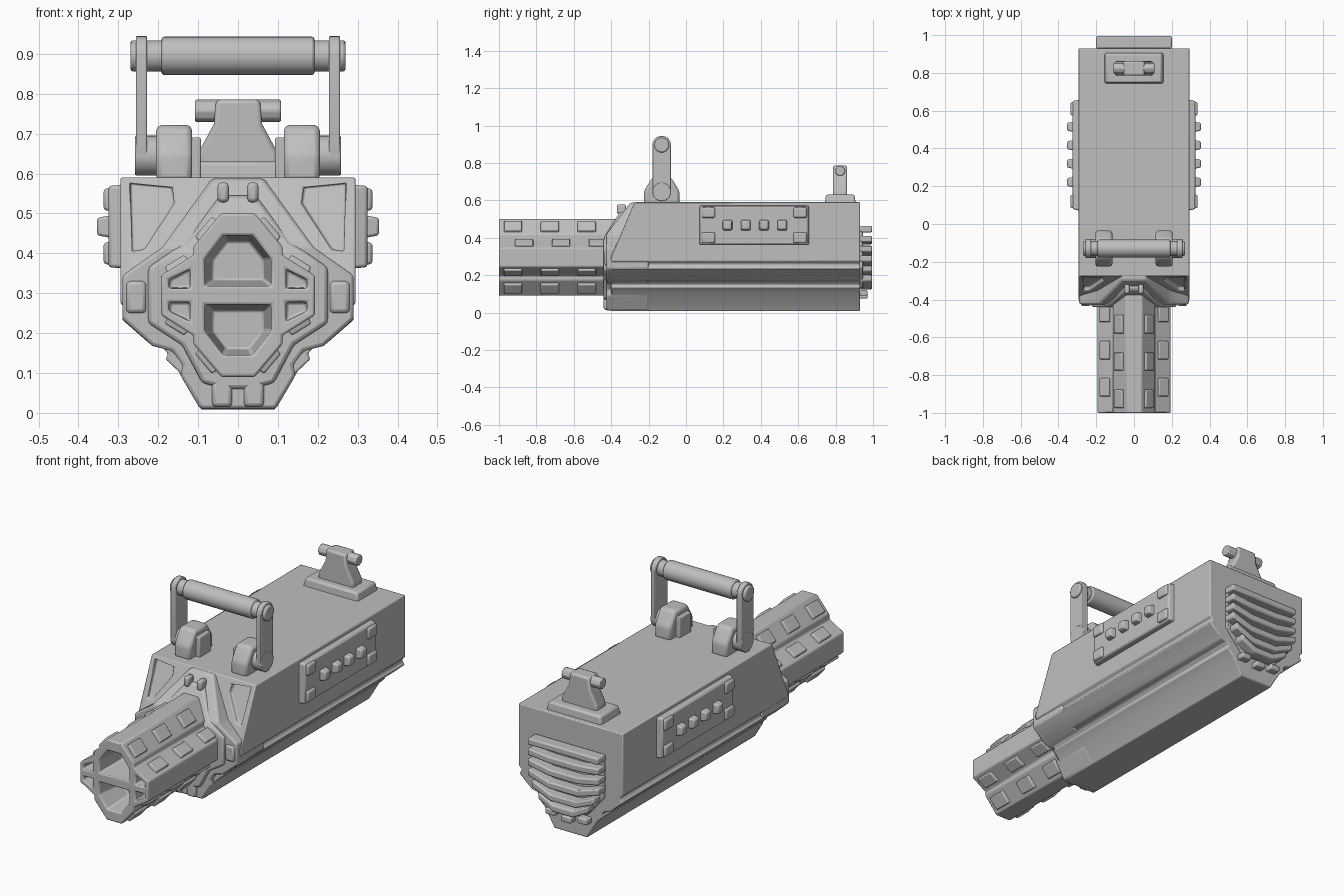
import bpy, bmesh, math
from mathutils import Vector, Matrix

if "Cube" in bpy.data.objects:
    bpy.data.objects.remove(bpy.data.objects["Cube"])

grey = bpy.data.materials.new("metal_grey")
grey.diffuse_color = (0.52, 0.52, 0.52, 1)
grey.use_nodes = True
grey.node_tree.nodes["Principled BSDF"].inputs["Base Color"].default_value = grey.diffuse_color


def finish(name, bm, bevel=0.006, seg=2):
    bmesh.ops.recalc_face_normals(bm, faces=bm.faces[:])
    me = bpy.data.meshes.new(name)
    bm.to_mesh(me)
    bm.free()
    me.materials.append(grey)
    ob = bpy.data.objects.new(name, me)
    bpy.context.collection.objects.link(ob)
    bpy.ops.object.select_all(action='DESELECT')
    ob.select_set(True)
    bpy.context.view_layer.objects.active = ob
    if bevel:
        m = ob.modifiers.new("Bevel", 'BEVEL')
        m.width, m.segments = bevel, seg
        m.limit_method, m.angle_limit = 'ANGLE', math.radians(28)
    bpy.ops.object.shade_smooth_by_angle(angle=math.radians(35))
    return ob


def loft(bm, a, b):
    """Closed solid between two loops of 3D points."""
    va, vb = [bm.verts.new(p) for p in a], [bm.verts.new(p) for p in b]
    n = len(va)
    bm.faces.new(va)
    bm.faces.new(vb[::-1])
    for i in range(n):
        j = (i + 1) % n
        bm.faces.new((va[i], vb[i], vb[j], va[j]))


def prism(bm, pts, y0, y1, scale=1.0):
    """Extrude an x-z outline along y, optionally tapering the far end."""
    cx = sum(p[0] for p in pts) / len(pts)
    cz = sum(p[1] for p in pts) / len(pts)
    loft(bm, [(x, y0, z) for x, z in pts],
         [(cx + (x - cx) * scale, y1, cz + (z - cz) * scale) for x, z in pts])


def mirrored(half):
    return half + [(-x, z) for x, z in reversed(half)]


def box(bm, c, s, top=1.0, rot=None):
    """Box whose local +z end may be narrowed."""
    m = Matrix.Translation(c) @ (rot.to_4x4() if rot else Matrix())
    q = [(-1, -1), (1, -1), (1, 1), (-1, 1)]
    ring = lambda k, h: [m @ Vector((a * s[0] / 2 * k, b * s[1] / 2 * k, h * s[2] / 2)) for a, b in q]
    loft(bm, ring(1, -1), ring(top, 1))


def tube(bm, x0, x1, r, y, z, n=32):
    ring = lambda x: [(x, y + r * math.cos(t), z + r * math.sin(t))
                      for t in (2 * math.pi * i / n for i in range(n))]
    loft(bm, ring(x0), ring(x1))


def slice_off(bm, z_a, y_a, z_b, y_b):
    """Cut away what lies in front of the slope through two y-z points."""
    n = Vector((0, -(z_b - z_a), y_b - y_a))
    r = bmesh.ops.bisect_plane(bm, geom=bm.verts[:] + bm.edges[:] + bm.faces[:],
                               plane_co=(0, y_a, z_a), plane_no=n, clear_outer=True)
    edges = [e for e in r['geom_cut'] if isinstance(e, bmesh.types.BMEdge)]
    bmesh.ops.holes_fill(bm, edges=edges)


def carve(ob, bm):
    """Subtract a temporary cutter before the bevel."""
    cutter = finish("cutter", bm, 0)
    cutter.hide_render = True
    bpy.context.view_layer.objects.active = ob
    m = ob.modifiers.new("Cut", 'BOOLEAN')
    m.operation, m.object, m.solver = 'DIFFERENCE', cutter, 'EXACT'
    bpy.ops.object.modifier_move_to_index(modifier="Cut", index=0)
    bpy.ops.object.modifier_apply(modifier="Cut")
    bpy.data.objects.remove(cutter)
    bpy.ops.object.select_all(action='DESELECT')
    ob.select_set(True)
    bpy.ops.object.shade_smooth_by_angle(angle=math.radians(35))


# Main housing with stepped underside and sloping front
bm = bmesh.new()
lower = [(0.295, 0.275), (0.28, 0.262), (0.28, 0.25), (0.292, 0.235), (0.22, 0.172),
         (0.19, 0.165), (0.175, 0.148), (0.182, 0.135), (0.15, 0.105), (0.092, 0.008)]
prism(bm, mirrored([(0.295, 0.59)] + lower), -0.40, 0.93)
slice_off(bm, 0.30, -0.40, 0.59, -0.275)
body = finish("housing", bm, 0.005)

# Sunken panels on the sloping front
bm = bmesh.new()
slope = lambda z: -0.40 + (z - 0.30) * 0.125 / 0.29
for s in (-1, 1):
    pts = [(s * x, z) for x, z in ((0.165, 0.565), (0.27, 0.575), (0.265, 0.405), (0.235, 0.41), (0.16, 0.525))]
    loft(bm, [(x, slope(z) - 0.05, z) for x, z in pts], [(x, slope(z) + 0.022, z) for x, z in pts])
carve(body, bm)

# Collar round the barrel, and its raised inner rim
bm = bmesh.new()
prism(bm, mirrored([(0.065, 0.588), (0.19, 0.415), (0.29, 0.345), (0.29, 0.235), (0.215, 0.168),
                    (0.165, 0.155), (0.138, 0.12), (0.145, 0.095), (0.095, 0.01)]), -0.425, -0.2)
slice_off(bm, 0.42, -0.425, 0.59, -0.295)
finish("collar", bm, 0.014)
bm = bmesh.new()
prism(bm, mirrored([(0.045, 0.545), (0.13, 0.43), (0.225, 0.365), (0.225, 0.225), (0.14, 0.17),
                    (0.09, 0.075), (0.03, 0.06)]), -0.44, -0.25)
slice_off(bm, 0.40, -0.44, 0.55, -0.345)
finish("collar_rim", bm, 0.01)
bm = bmesh.new()
for s in (-1, 1):
    box(bm, (s * 0.04, -0.42, 0.05), (0.05, 0.04, 0.07))
    box(bm, (s * 0.255, -0.42, 0.29), (0.05, 0.03, 0.08))
    box(bm, (s * 0.037, -0.345, 0.553), (0.028, 0.05, 0.05))
finish("collar_blocks", bm, 0.01)

# Barrel: stepped outline, symmetric about its own axis height
AXIS = 0.295
quarter = [(0.042, 0.205), (0.112, 0.122), (0.112, 0.1), (0.193, 0.05)]
half = [(x, AXIS + h) for x, h in quarter] + [(x, AXIS - h) for x, h in reversed(quarter)]
bm = bmesh.new()
prism(bm, mirrored(half), -1.0, -0.3)
barrel = finish("barrel", bm, 0.006)

# Muzzle openings
bm = bmesh.new()
for v in (-1, 1):
    prism(bm, [(x, AXIS + v * h) for x, h in mirrored([(0.04, 0.155), (0.09, 0.09), (0.09, 0.018)])],
          -1.05, -0.84, 0.72)
    for s in (-1, 1):
        prism(bm, [(s * x, AXIS + v * h) for x, h in ((0.118, 0.016), (0.118, 0.068), (0.175, 0.04), (0.175, 0.016))],
              -1.05, -0.93, 0.85)
carve(barrel, bm)

# Raised pads on each slanted barrel facet
bm = bmesh.new()
for s in (-1, 1):
    for v in (-1, 1):
        for (p, q), first, width in ((quarter[:2], -0.925, 0.075), (quarter[2:], -0.865 if v > 0 else -0.925, 0.066)):
            a, b = (Vector((s * x, 0, v * h)) for x, h in (p, q))
            along = (b - a).normalized()
            out = Vector((-along.z, 0, along.x))
            if out.dot(a + b) < 0:
                out = -out
            rot = Matrix((along, out.cross(along), out)).transposed()
            for i in range(3):
                c = (a + b) / 2 + Vector((0, first + 0.197 * i, AXIS))
                box(bm, c, (width, 0.105, 0.026), 0.86, rot)
finish("barrel_pads", bm, 0.004)

# Side plates with corner pads and a row of knobs
for s, side in ((-1, "left"), (1, "right")):
    turn = Matrix.Rotation(s * math.pi / 2, 3, 'Y')
    bm = bmesh.new()
    box(bm, (s * 0.305, 0.365, 0.467), (0.21, 0.59, 0.04), 0.97, turn)
    finish(side + "_side_plate", bm, 0.008)
    bm = bmesh.new()
    for y in (0.12, 0.61):
        for z in (0.40, 0.535):
            box(bm, (s * 0.322, y, z), (0.062, 0.078, 0.03), 0.85, turn)
    for i in range(4):
        box(bm, (s * 0.334, 0.222 + 0.0975 * i, 0.467), (0.058, 0.056, 0.04), 0.75, turn)
    finish(side + "_plate_knobs", bm, 0.007)

# Carry handle: lugs, pivots, arms and grip
HY = -0.13
for s, side in ((-1, "left"), (1, "right")):
    bm = bmesh.new()
    lug = [(-0.095, 0.58), (-0.095, 0.65), (-0.05, 0.722), (0.05, 0.722), (0.095, 0.65), (0.095, 0.58)]
    loft(bm, [(s * 0.115, HY + y, z) for y, z in lug], [(s * 0.205, HY + y, z) for y, z in lug])
    finish(side + "_handle_lug", bm, 0.014)
    bm = bmesh.new()
    box(bm, (s * 0.108, HY, 0.635), (0.03, 0.09, 0.11))
    tube(bm, s * 0.19, s * 0.258, 0.05, HY, 0.645)
    finish(side + "_handle_pivot", bm, 0.004)
    bm = bmesh.new()
    arm = [(HY + 0.05 * math.cos(t), 0.645 + (0.25 if k < 13 else 0) + 0.05 * math.sin(t))
           for k in range(26) for t in [math.pi * (k if k < 13 else k - 1) / 12]]
    loft(bm, [(s * 0.228, y, z) for y, z in arm], [(s * 0.256, y, z) for y, z in arm])
    finish(side + "_handle_arm", bm, 0.004)
bm = bmesh.new()
tube(bm, -0.192, 0.192, 0.048, HY, 0.895)
tube(bm, -0.27, 0.27, 0.039, HY, 0.895)
finish("handle_grip", bm, 0.007)

# Rear sight: stepped base, flared post and crossbar
bm = bmesh.new()
box(bm, (0, 0.825, 0.605), (0.315, 0.165, 0.05), 0.93)
finish("sight_base", bm, 0.01)
bm = bmesh.new()
prism(bm, mirrored([(0.055, 0.785), (0.06, 0.725), (0.098, 0.655), (0.1, 0.62)]), 0.785, 0.862)
finish("sight_post", bm, 0.01)
bm = bmesh.new()
tube(bm, -0.108, 0.108, 0.029, 0.824, 0.757, 8)
finish("sight_crossbar", bm, 0.005)

# Rear vent: backing and chevron fins that follow its hexagonal outline
bm = bmesh.new()
prism(bm, mirrored([(0.195, 0.455), (0.195, 0.24), (0.10, 0.13)]), 0.92, 0.945)
finish("vent_backing", bm, 0.004)
bm = bmesh.new()
for i in range(6):
    z = 0.445 - 0.052 * i
    drop = 0.012 * i if i < 4 else 0.045
    w = 0.2 if z > 0.27 else 0.2 - (0.27 - z) * 0.7
    prism(bm, mirrored([(w, z + 0.018), (w, z - 0.016)])[:2] +
          [(w * 0.4, z - 0.016 - drop), (-w * 0.4, z - 0.016 - drop), (-w, z - 0.016), (-w, z + 0.018),
           (-w * 0.4, z + 0.018 - drop), (w * 0.4, z + 0.018 - drop)], 0.93, 0.995)
finish("vent_fins", bm, 0.007)

# Small clips under the vent
bm = bmesh.new()
for x, z in ((-0.09, 0.105), (0, 0.09), (0.09, 0.105)):
    box(bm, (x, 0.94, z), (0.055, 0.06, 0.03))
finish("rear_clips", bm, 0.006)
